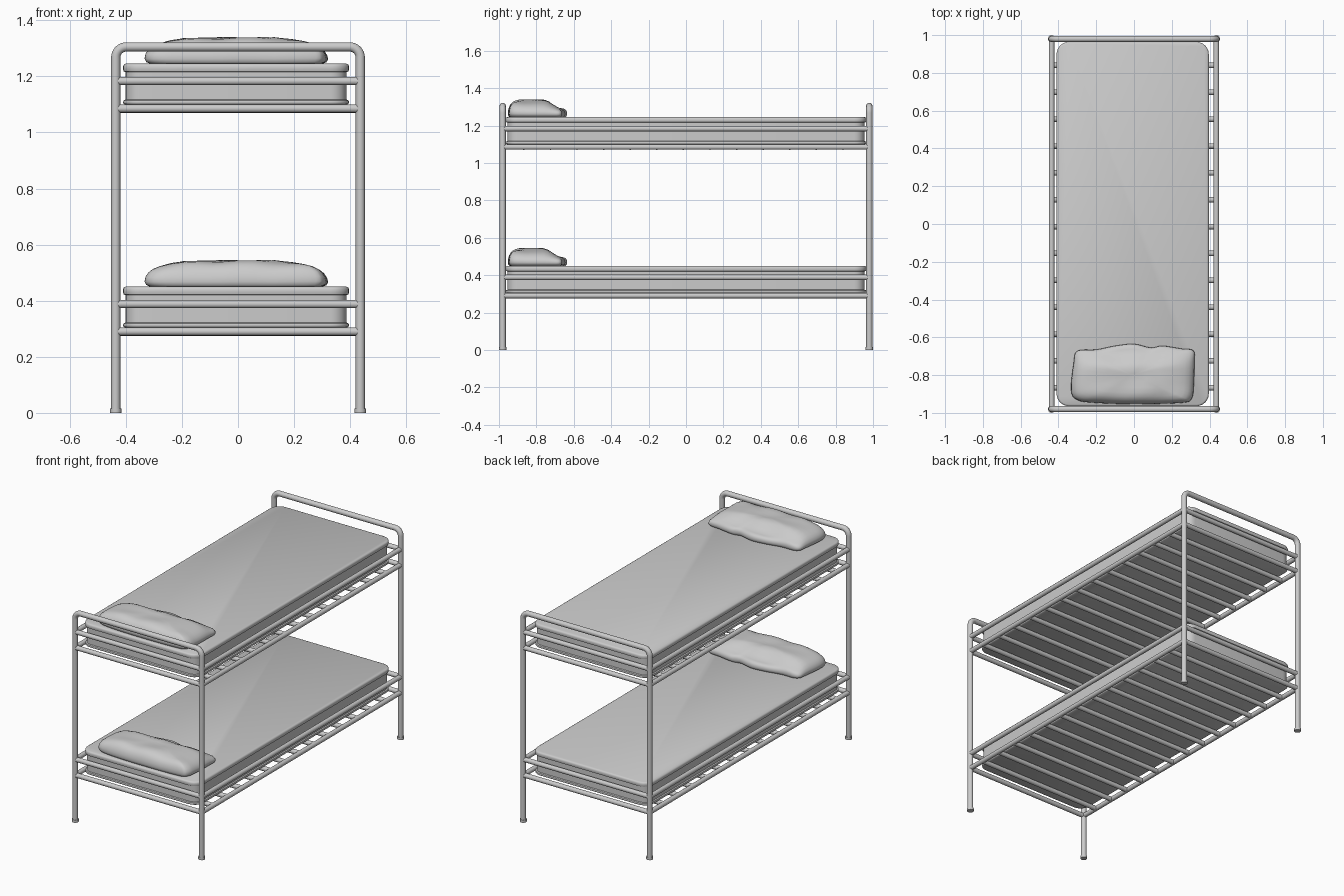
import bpy, bmesh, math
from mathutils import Vector, noise

if "Cube" in bpy.data.objects:
    bpy.data.objects.remove(bpy.data.objects["Cube"])

PX, PY, R = 0.436, 0.98, 0.0165      # post positions and tube radius


def finish(name, bm, angle=40):
    bmesh.ops.recalc_face_normals(bm, faces=bm.faces)
    me = bpy.data.meshes.new(name)
    bm.to_mesh(me)
    bm.free()
    ob = bpy.data.objects.new(name, me)
    bpy.context.collection.objects.link(ob)
    bpy.ops.object.select_all(action='DESELECT')
    bpy.context.view_layer.objects.active = ob
    ob.select_set(True)
    bpy.ops.object.shade_smooth_by_angle(angle=math.radians(angle))
    return ob


def loft(name, rings, angle=40):
    """Skin closed rings of equal length and cap both ends."""
    bm = bmesh.new()
    vs = [[bm.verts.new(p) for p in ring] for ring in rings]
    n = len(vs[0])
    for a, b in zip(vs, vs[1:]):
        for i in range(n):
            j = (i + 1) % n
            bm.faces.new((a[i], a[j], b[j], b[i]))
    bm.faces.new(vs[0])
    bm.faces.new(vs[-1])
    return finish(name, bm, angle)


def tube(name, pts, r, sides=16):
    """Round tube along a planar path."""
    pts = [Vector(p) for p in pts]
    d0 = (pts[1] - pts[0]).normalized()
    side = Vector((0, 1, 0)) if abs(d0.y) < 0.5 else Vector((1, 0, 0))
    rings = []
    for i, p in enumerate(pts):
        t = (pts[min(i + 1, len(pts) - 1)] - pts[max(i - 1, 0)]).normalized()
        up = t.cross(side)
        rings.append([p + r * (math.cos(a) * side + math.sin(a) * up)
                      for a in (2 * math.pi * k / sides for k in range(sides))])
    return loft(name, rings)


# End frames: bent tube hoops with feet
def hoop(y):
    top, c = 1.305, 0.038
    right = [(PX - c + c * math.cos(a), y, top - c + c * math.sin(a))
             for a in (math.pi / 2 * k / 8 for k in range(9))]
    left = [(-x, yy, z) for x, yy, z in reversed(right)]
    return [(PX, y, 0.002)] + right + left + [(-PX, y, 0.002)]


for end, y in (("front", -PY), ("back", PY)):
    tube(end + "_hoop", hoop(y), R)
    for sx in (-1, 1):
        tube(end + "_foot", [(sx * PX, y, 0), (sx * PX, y, 0.016)], 0.02)


# Mattress: rounded slab with raised edges top and bottom
def rounded_rect(cx, hx, hy, r, z):
    pts = []
    for q, (sx, sy) in enumerate(((1, 1), (-1, 1), (-1, -1), (1, -1))):
        for k in range(7):
            a = math.pi / 2 * (q + k / 6)
            pts.append((cx + sx * (hx - r) + r * math.cos(a),
                        sy * (hy - r) + r * math.sin(a), z))
    return pts


def mattress(name, z0):
    prof = [(0.008, 0), (0.002, 0.003), (0, 0.009), (0.002, 0.015), (0.009, 0.018),
            (0.009, 0.116), (0.002, 0.119), (0, 0.127), (0, 0.137),
            (0.003, 0.143), (0.009, 0.146)]
    loft(name, [rounded_rect(-0.007, 0.403 - i, 0.964 - i, 0.065 - i, z0 + z)
                for i, z in prof], 45)


# Pillow: soft lumpy shape grown from its plan outline
OUTLINE = [(0.32, -0.73), (0.315, -0.67), (0.25, -0.66), (0.15, -0.645), (0.09, -0.655),
           (0, -0.635), (-0.1, -0.645), (-0.2, -0.665), (-0.3, -0.672), (-0.32, -0.74),
           (-0.333, -0.88), (-0.3, -0.932), (-0.2, -0.947), (0, -0.953),
           (0.25, -0.947), (0.305, -0.925), (0.317, -0.85)]


def smooth_outline(sub=4):
    n, out = len(OUTLINE), []
    P = [Vector(p) for p in OUTLINE]
    for i in range(n):
        a, b, c, d = (P[(i + k) % n] for k in (-1, 0, 1, 2))
        for s in range(sub):
            t = s / sub
            out.append(0.5 * (2 * b + (c - a) * t + (2 * a - 5 * b + 4 * c - d) * t * t
                              + (3 * b - a - 3 * c + d) * t ** 3))
    return out


def pillow(name, z0):
    centre, line = Vector((-0.005, -0.80)), smooth_outline()
    prof = [(0.93, 0), (0.98, 0.07), (1, 0.2), (0.99, 0.38), (0.96, 0.55), (0.91, 0.7),
            (0.84, 0.82), (0.74, 0.91), (0.6, 0.96), (0.42, 0.985), (0.22, 1), (0.05, 1)]
    rings = []
    for s, h in prof:
        ring = []
        for p in line:
            q = centre + (p - centre) * s
            t = min(max((q.y + 0.765) / 0.10, 0), 1)
            drop = 1 - 0.5 * t * t * (3 - 2 * t) * h
            lump = 0.010 * h * noise.noise(Vector((q.x * 8, q.y * 10, 0.3)))
            ring.append((q.x, q.y, z0 + 0.093 * h * drop + lump))
        rings.append(ring)
    loft(name, rings, 80)


# Two bunks: rails, slats, mattress, pillow
for bunk, base in (("lower", 0.0), ("upper", 0.795)):
    for z in (0.29, 0.388):
        for s in (-1, 1):
            tube(bunk + "_side_rail", [(s * PX, -PY, base + z), (s * PX, PY, base + z)], 0.0145)
            tube(bunk + "_end_rail", [(-PX, s * PY, base + z), (PX, s * PY, base + z)], 0.0145)
    for k in range(13):
        y = -0.867 + 0.1422 * k
        tube(bunk + "_slat", [(-PX, y, base + 0.289), (PX, y, base + 0.289)], 0.0145, 12)
    mattress(bunk + "_mattress", base + 0.304)
    pillow(bunk + "_pillow", base + 0.449)
